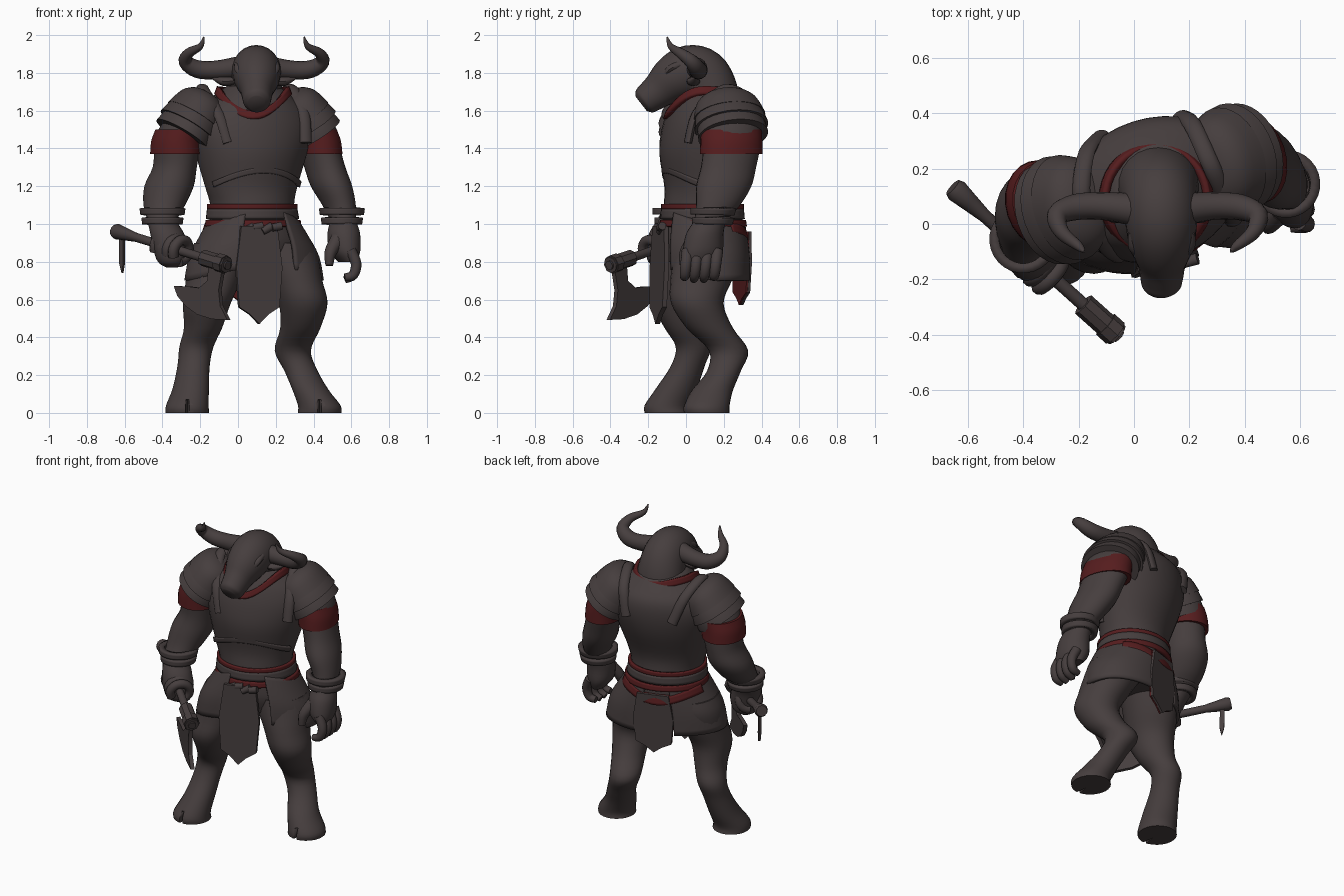
import bpy, bmesh, math
from mathutils import Vector

cube = bpy.data.objects.get("Cube")
if cube:
    bpy.data.objects.remove(cube, do_unlink=True)
YAW = math.radians(18)  # the body is turned, the head looks forward
ACROSS, BACK, UP = Vector((math.cos(YAW), math.sin(YAW), 0)), Vector((-math.sin(YAW), math.cos(YAW), 0)), Vector((0, 0, 1))
MID = 0.085  # centre line of the horns


def material(name, rgb):
    m = bpy.data.materials.new(name)
    m.use_nodes = True
    m.diffuse_color = (*rgb, 1)
    m.node_tree.nodes["Principled BSDF"].inputs["Base Color"].default_value = (*rgb, 1)
    return m


HIDE = material("dark brown grey", (0.061, 0.048, 0.048))
RED = material("deep red cloth", (0.092, 0.012, 0.013))


def make(name, verts, faces, mat, angle=40):
    me = bpy.data.meshes.new(name)
    me.from_pydata([tuple(v) for v in verts], [], faces)
    bm = bmesh.new()
    bm.from_mesh(me)
    bmesh.ops.recalc_face_normals(bm, faces=bm.faces)
    bm.to_mesh(me)
    bm.free()
    me.materials.append(mat)
    ob = bpy.data.objects.new(name, me)
    bpy.context.collection.objects.link(ob)
    bpy.ops.object.select_all(action="DESELECT")
    ob.select_set(True)
    bpy.context.view_layer.objects.active = ob
    bpy.ops.object.shade_smooth_by_angle(angle=math.radians(angle))
    return ob


def spline(pts, k):
    """Smooth curve through points of any dimension."""
    out = []
    for i in range(len(pts) - 1):
        p = [pts[max(i - 1, 0)], pts[i], pts[i + 1], pts[min(i + 2, len(pts) - 1)]]
        for t in [j / k for j in range(k)]:
            out.append([b + t / 2 * (c - a + t * (2 * a - 5 * b + 4 * c - d + t * (3 * (b - c) + d - a)))
                        for a, b, c, d in zip(*p)])
    return out + [list(pts[-1])]


def grid(rows, cols, closed):
    return [(i * cols + j, i * cols + (j + 1) % cols, (i + 1) * cols + (j + 1) % cols, (i + 1) * cols + j)
            for i in range(rows - 1) for j in range(cols if closed else cols - 1)]


def tube(name, rings, mat=HIDE, ref=None, k=4, n=24):
    """Loft of ellipses (x, y, z, a, b): level, or square to the path if ref is given."""
    rings = spline(rings, k)
    verts, m = [], len(rings)
    for i, (x, y, z, a, b) in enumerate(rings):
        X, Y = ACROSS, BACK
        if ref:
            t = (Vector(rings[min(i + 1, m - 1)][:3]) - Vector(rings[max(i - 1, 0)][:3])).normalized()
            X = Vector(ref)
            X = (X - t * X.dot(t)).normalized()
            Y = t.cross(X)
        for w in [math.tau * j / n for j in range(n)]:
            verts.append(Vector((x, y, z)) + X * a * math.cos(w) + Y * b * math.sin(w))
    return make(name, verts, grid(m, n, True) + [tuple(range(n)), tuple(range((m - 1) * n, m * n))], mat)


def shell(name, rings, mat=HIDE, start=0, end=360, thick=0.02, dz=lambda s: 0, turn=YAW, n=40):
    """Thin wall around ellipses, whole or over a range of angles (270 is the front)."""
    rings, closed, verts = spline(rings, 3), end - start == 360, []
    cols = n if closed else n + 1
    for x, y, z, a, b in rings:
        for w in [math.radians(start + (end - start) * j / n) for j in range(cols)]:
            p = ACROSS * a * math.cos(w) + BACK * b * math.sin(w)
            if not turn:
                p = Vector((a * math.cos(w), b * math.sin(w), 0))
            verts.append(p + Vector((x, y, z + dz(math.sin(w)))))
    ob = make(name, verts, grid(len(rings), cols, closed), mat)
    mod = ob.modifiers.new("thickness", "SOLIDIFY")
    mod.thickness, mod.offset = thick, 0


def plate(name, outline, origin, u, v, thick, mat=HIDE):
    """Flat extruded outline given along the axes u and v."""
    o, u, v, c = Vector(origin), Vector(u), Vector(v), len(outline)
    w = u.cross(v).normalized() * thick / 2
    verts = [o + u * p + v * q + s * w for s in (-1, 1) for p, q in outline]
    faces = [(i, (i + 1) % c, c + (i + 1) % c, c + i) for i in range(c)]
    return make(name, verts, faces + [tuple(range(c)), tuple(range(c, 2 * c))], mat, 25)


# Torso and armour
tube("torso", [(.085, .09, .8, .24, .18), (.085, .09, .9, .26, .21), (.08, .09, 1, .235, .21),
               (.075, .085, 1.1, .225, .2), (.07, .09, 1.2, .25, .2), (.07, .11, 1.37, .3, .245),
               (.07, .13, 1.5, .33, .25), (.07, .14, 1.6, .3, .23), (.075, .13, 1.67, .22, .185),
               (.08, .12, 1.73, .14, .13)], n=36)
shell("chest_plate_rim", [(.07, .095, 1.18, .255, .203), (.07, .1, 1.21, .264, .212)], start=205, end=335,
      thick=.025, dz=lambda s: .09 * s * s)
shell("collar", [(.08, .09, 1.685, .195, .2), (.08, .09, 1.725, .18, .185)], RED, thick=.025,
      turn=0, dz=lambda s: -.13 * max(0, -s) ** 2 - .03 * max(0, s) ** 4)

# Belt
shell("belt_top_stripe", [(.075, .087, 1.08, .232, .207), (.075, .087, 1.105, .232, .207)], RED)
shell("belt_band", [(.077, .087, 1.025, .24, .212), (.075, .087, 1.08, .232, .207)])
shell("belt_low_stripe", [(.08, .09, .985, .25, .22), (.08, .09, 1.02, .244, .215)], RED)
shell("back_cloth", [(.08, .09, .95, .268, .228), (.08, .09, 1, .25, .218)], RED, start=20, end=160,
      dz=lambda s: -.055 * s ** 4)
for i in range(4):
    x = .03 + .05 * i
    tube(f"belt_knot_{i}", [(x, -.14, .96 + .02 * (i % 2), .02, .02), (x + .05, -.125, .99, .022, .022)], ref=UP, n=10)

# Skirt panels and hanging flaps
for side, start in (("left", -65), ("right", 108)):
    shell(f"{side}_skirt", [(.085, .08, .7, .37, .235), (.085, .08, .82, .345, .235), (.083, .085, .92, .29, .225),
                            (.08, .09, 1, .24, .21)], start=start, end=start + 137, dz=lambda s: .07 * max(0, -s) ** 2)
flap = [(-.1, 0), (.1, 0), (.128, -.22), (.112, -.43), (.05, -.47), (0, -.52), (-.05, -.47), (-.112, -.43), (-.128, -.22)]
plate("front_flap", flap, (.11, -.135, .99), ACROSS, (0, .03, 1), .025)
small = [(p, q * .75) for p, q in flap]
plate("back_flap", small, (.03, .308, .96), ACROSS, (0, .03, 1), .014)
plate("back_flap_lining", small, (.034, .296, .96), ACROSS, (0, .03, 1), .009, RED)

# Legs ending in split hooves
legs = {
    "right": [(-.07, .04, .9, .16, .18), (-.1, .03, .82, .165, .18), (-.13, 0, .7, .145, .165),
              (-.165, -.035, .58, .125, .145), (-.185, 0, .45, .1, .115), (-.22, .04, .35, .09, .095),
              (-.235, .01, .25, .085, .09), (-.25, -.05, .13, .095, .11), (-.268, -.1, .04, .112, .12), (-.268, -.1, 0, .115, .12)],
    "left": [(.235, .12, .9, .16, .18), (.26, .11, .82, .165, .18), (.305, .08, .7, .14, .165),
             (.345, .06, .58, .128, .14), (.33, .125, .45, .105, .125), (.29, .225, .33, .095, .105),
             (.335, .2, .22, .088, .09), (.385, .14, .12, .095, .11), (.43, .11, .04, .112, .122), (.432, .11, 0, .115, .122)]}
for side, rings in legs.items():
    leg = tube(f"{side}_leg", rings)
    cutter = plate(f"{side}_hoof_cutter", [(-.022, -.2), (.022, -.2), (0, -.045)], (*rings[-1][:2], 0),
                   (1, 0, 0), (0, 1, 0), .14)
    cutter.hide_render = True
    cutter.hide_set(True)
    cut = leg.modifiers.new("cleft", "BOOLEAN")
    cut.operation, cut.object = "DIFFERENCE", cutter

# Arms, hands and bracelets
tube("right_arm", [(-.22, .07, 1.6, .12, .14), (-.29, .07, 1.5, .13, .155), (-.32, .07, 1.4, .12, .145),
                   (-.335, .07, 1.3, .115, .14), (-.365, .05, 1.2, .13, .14), (-.39, 0, 1.1, .11, .115),
                   (-.4, -.07, 1.02, .08, .085), (-.375, -.11, .95, .09, .085), (-.355, -.125, .87, .095, .085),
                   (-.35, -.13, .8, .075, .07), (-.35, -.13, .77, .03, .03)])
tube("left_arm", [(.34, .22, 1.6, .12, .14), (.4, .24, 1.5, .12, .16), (.43, .24, 1.4, .107, .155),
                  (.46, .225, 1.3, .104, .15), (.495, .2, 1.2, .105, .15), (.535, .17, 1.1, .085, .12),
                  (.555, .13, 1.02, .07, .09), (.56, .1, .95, .085, .1), (.565, .09, .86, .08, .108), (.58, .085, .8, .045, .09)])
for i in range(4):
    y, drop = .165 - .052 * i, .012 * abs(i - 1.5)
    tube(f"left_finger_{i}", [(.595, y, .86, .032, .03), (.625, y - .008, .79, .03, .028),
                              (.61, y - .015, .73, .027, .026), (.565, y - .02, .7 + drop, .02, .02)], ref=(0, 1, 0), n=12)
tube("left_thumb", [(.53, .04, .92, .035, .04), (.49, 0, .85, .034, .032), (.483, -.015, .78, .02, .02)], ref=(0, 1, 0), n=12)
for side, x, y in (("right", -.4, -.06), ("left", .55, .14)):
    for i, r in enumerate((.09, .1)):
        h = 1 + .05 * i
        shell(f"{side}_bracelet_{i}", [(x, y, h, r, r), (x, y + .005, h + .035, r + .005, r + .005)], thick=.035, n=28)

# Layered shoulder pads with guards and cloth sleeves
guards = {"right": [(-.05, -.12, 1.43), (-.1, -.08, 1.58), (-.17, .04, 1.69), (-.19, .13, 1.72), (-.17, .26, 1.64), (-.12, .32, 1.48)],
          "left": [(.36, .01, 1.43), (.35, .05, 1.58), (.305, .15, 1.69), (.265, .24, 1.72), (.21, .36, 1.64), (.17, .39, 1.48)]}
layers = {"shoulder_dome": [(0, .01, .01), (.012, .08, .1), (.06, .13, .165), (.15, .155, .195)],
          "shoulder_plate_upper": [(.1, .13, .16), (.15, .152, .188), (.21, .165, .2)],
          "shoulder_plate_lower": [(.18, .14, .17), (.21, .15, .185), (.265, .158, .19)]}
for side, s, top in (("right", -1, (-.155, .085, 1.69)), ("left", 1, (.262, .205, 1.69))):
    axis = (ACROSS * s * .55 - UP * .835).normalized()
    for name, rows in layers.items():
        tube(f"{side}_{name}", [(*(Vector(top) + axis * d), a, b) for d, a, b in rows], ref=ACROSS * s,
             k=3 if "dome" in name else 1, n=32)
    tube(f"{side}_shoulder_guard", [(*p, .032, .02) for p in guards[side]], ref=ACROSS * s, n=12)
tube("right_sleeve", [(-.305, .07, 1.5, .13, .16), (-.325, .07, 1.44, .132, .162), (-.33, .07, 1.37, .133, .163)], RED)
tube("left_sleeve", [(.4, .24, 1.5, .118, .165), (.42, .24, 1.44, .12, .168), (.428, .24, 1.37, .12, .17)], RED)

# Head
tube("head", [(.085, .16, 1.58, .16, .13), (.088, .135, 1.7, .148, .14), (.093, .085, 1.785, .135, .145),
              (.098, .01, 1.805, .13, .14), (.1, -.07, 1.765, .118, .125), (.1, -.14, 1.71, .088, .097),
              (.1, -.19, 1.672, .078, .083), (.098, -.22, 1.65, .07, .074), (.098, -.237, 1.637, .045, .05)], ref=(1, 0, 0))
for side, s in (("right", -1), ("left", 1)):
    horn = [(.07, .05, 1.83, .06), (.2, .065, 1.815, .05), (.3, .06, 1.82, .047), (.362, .03, 1.86, .038),
            (.345, -.03, 1.905, .027), (.285, -.08, 1.94, .017), (.265, -.1, 1.99, .004)]
    tube(f"{side}_horn", [(MID + s * x, y, z, r, r) for x, y, z, r in horn], ref=(0, 1, 0), n=16)
    ear = [(.1, .03, 1.76, .025), (.16, .04, 1.755, .035), (.225, .05, 1.775, .006)]
    tube(f"{side}_ear", [(MID + s * x, y, z, r, r * .7) for x, y, z, r in ear], ref=(0, 1, 0), n=12)
    tube(f"{side}_brow", [(.1 + s * .1, -.03, 1.845, .02, .02), (.1 + s * .095, -.085, 1.82, .025, .02),
                          (.1 + s * .078, -.12, 1.775, .01, .01)], ref=(1, 0, 0), n=10)

# Axe held in the right fist
tail, tip = Vector((-.64, .12, .96)), Vector((-.05, -.41, .78))
u = (tip - tail).normalized()
v = (u * u.z - UP).normalized()
for name, rows, n in (("handle", [(-.02, .034), (0, .042), (.06, .034), (.14, .024), (.81, .024)], 12),
                      ("socket", [(.63, .044), (.8, .044)], 8), ("collar", [(.74, .05), (.79, .05)], 8)):
    tube(f"axe_{name}", [(*(tail + u * d), r, r) for d, r in rows], ref=UP, k=1, n=n)
plate("axe_blade", [(-.13, .02), (-.12, .11), (-.17, .16), (-.25, .17), (-.345, .19), (-.31, .235), (-.24, .275),
                    (-.15, .3), (-.04, .3), (.066, .28), (0, .22), (-.03, .14), (-.03, .02)], tip, u, v, .025)
plate("axe_strap", [(-.014, 0), (.014, 0), (.016, -.17), (.004, -.22), (-.012, -.17)],
      tail + Vector((.025, -.02, 0)), (.75, -.65, 0), UP, .015)
for i in range(4):
    c = tail + u * (.33 + .045 * i)
    loop = [c + (v * math.cos(w) + u.cross(v) * math.sin(w)) * .06 for w in [math.tau * j / 12 for j in range(11)]]
    tube(f"right_finger_{i}", [(*p, .028, .028) for p in loop], ref=u, k=2, n=10)
